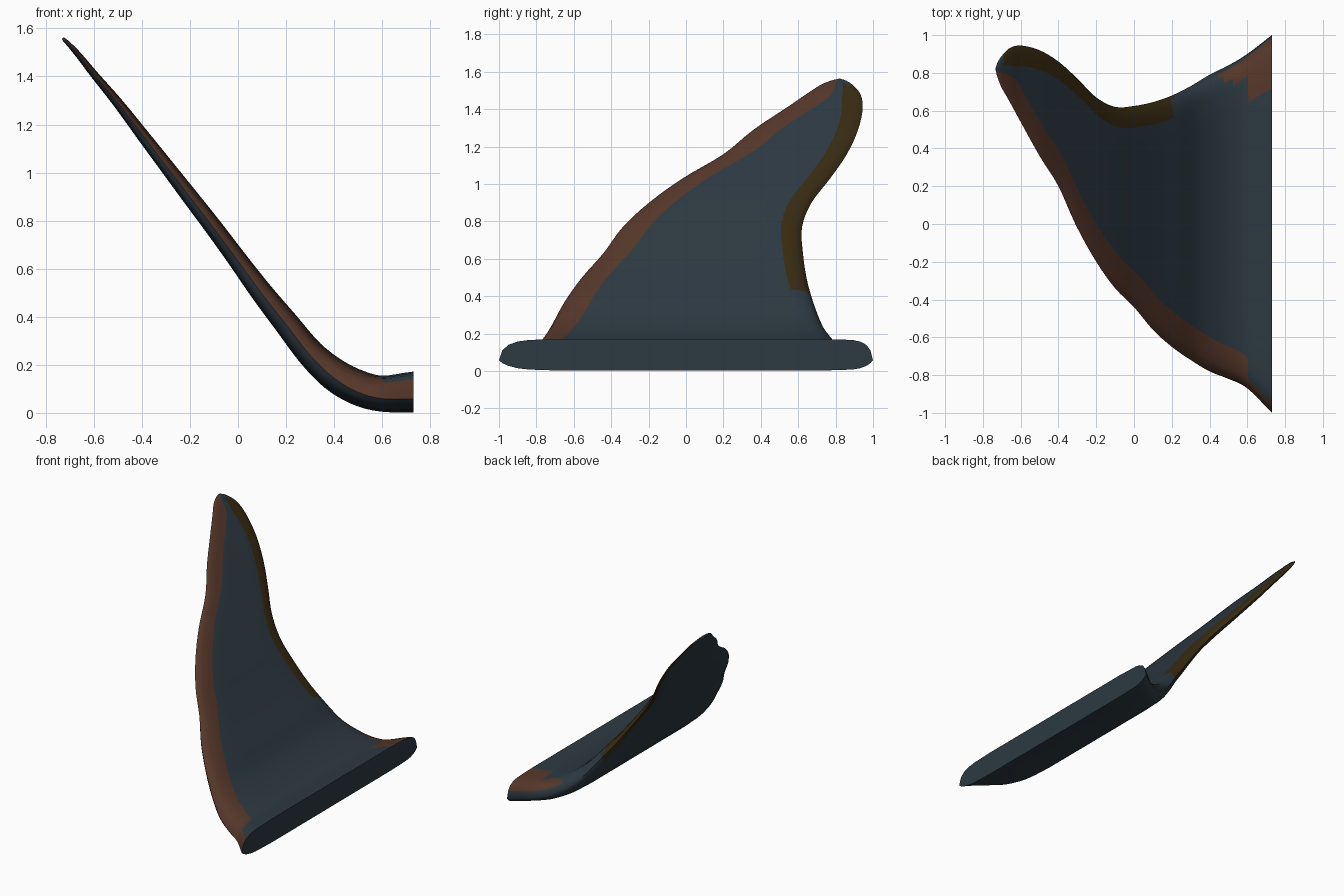
import bpy
import bmesh
from mathutils import Vector

cube = bpy.data.objects.get("Cube")
if cube:
    bpy.data.objects.remove(cube)


def make_material(name, colour):
    material = bpy.data.materials.new(name)
    material.use_nodes = True
    material.diffuse_color = (*colour, 1)
    shader = material.node_tree.nodes["Principled BSDF"]
    shader.inputs["Base Color"].default_value = (*colour, 1)
    return material


SLATE, BROWN, OLIVE = range(3)
materials = [
    make_material("slate_blue", (.026, .041, .054)),
    make_material("rust_brown", (.09, .037, .022)),
    make_material("dark_olive", (.04, .024, .006)),
]

# Stations from root to tip: x, centre height, half thickness, front y, back y
stations = [Vector(row) for row in (
    (.73, .087, .085, -1, 1),
    (.6, .08, .075, -.87, .9),
    (.5, .105, .073, -.82, .84),
    (.4, .16, .068, -.78, .79),
    (.3, .25, .058, -.72, .73),
    (.2, .375, .052, -.65, .68),
    (.1, .5, .046, -.56, .645),
    (0, .635, .04, -.44, .625),
    (-.1, .77, .037, -.34, .62),
    (-.2, .9, .034, -.2, .67),
    (-.3, 1.03, .03, -.02, .77),
    (-.4, 1.16, .026, .2, .86),
    (-.5, 1.29, .021, .36, .92),
    (-.6, 1.41, .016, .54, .945),
    (-.66, 1.485, .013, .65, .93),
    (-.7, 1.53, .01, .72, .89),
    (-.72, 1.55, .008, .77, .86),
    (-.73, 1.56, .005, .81, .83),
)]


def smooth_path(points, steps):
    """Catmull-Rom resampling of the stations."""
    padded = [points[0] * 2 - points[1], *points, points[-1] * 2 - points[-2]]
    result = []
    for a, b, c, d in zip(padded, padded[1:], padded[2:], padded[3:]):
        for i in range(steps):
            t = i / steps
            result.append((b * 2 + (c - a) * t + (a * 2 - b * 5 + c * 4 - d) * t ** 2
                           + (b * 3 - a - c * 3 + d) * t ** 3) / 2)
    return result + [points[-1]]


# Rim shape: distance in from each edge and share of the full thickness
front_inset = (0, .018, .05, .1, .16)
back_inset = (0, .014, .035, .07, .11)
fullness = (0, .4, .66, .84, .93)
RIM = len(fullness)
MIDDLE = 10

path = smooth_path(stations, 4)
bm = bmesh.new()
rings = []
for i, (x, z, half, front, back) in enumerate(path):
    before, after = path[max(i - 1, 0)], path[min(i + 1, len(path) - 1)]
    along = Vector((after[0] - before[0], 0, after[1] - before[1])).normalized()
    normal = Vector((along.z, 0, -along.x)) if i else Vector((0, 0, 1))
    fit = min(1, (back - front) / .34)
    lead = [(front + d * fit, f) for d, f in zip(front_inset, fullness)]
    trail = [(back - d * fit, f) for d, f in zip(back_inset, fullness)][::-1]
    start, end = lead[-1][0], trail[0][0]
    middle = [(start + (end - start) * k / MIDDLE, 1) for k in range(1, MIDDLE)]
    section = lead + middle + trail
    droop = .03 * (half / .085) ** 3

    def place(y, full, side):
        point = Vector((x, y, z)) + normal * half * full * side
        point.z -= droop * (1 - full) ** 2
        return bm.verts.new(point)

    upper = [place(y, f, 1) for y, f in section]
    lower = [place(y, f, -1) for y, f in section[-2:0:-1]]
    rings.append(upper + lower)

# Skin the sections, colouring rims by their place in the section
count = len(rings[0])
top_strips = RIM * 2 + MIDDLE - 2
for ring, following in zip(rings, rings[1:]):
    for j in range(count):
        k = (j + 1) % count
        face = bm.faces.new((ring[j], ring[k], following[k], following[j]))
        centre = face.calc_center_median()
        x, y = centre.x, centre.y
        if j < RIM - 1:
            if x < .6 or j < 2:
                face.material_index = BROWN
        elif top_strips - RIM < j <= top_strips and -.69 < x < .2:
            face.material_index = OLIVE
        elif j < top_strips - 1 and x > .4 and y > .69 + .3 * (.73 - x):
            face.material_index = BROWN

# Flat root and narrow tip
bm.faces.new(rings[0])
bm.faces.new(rings[-1])
bmesh.ops.recalc_face_normals(bm, faces=bm.faces[:])

mesh = bpy.data.meshes.new("swept_fin")
bm.to_mesh(mesh)
bm.free()
for material in materials:
    mesh.materials.append(material)
fin = bpy.data.objects.new("swept_fin", mesh)
bpy.context.collection.objects.link(fin)
bpy.ops.object.select_all(action="DESELECT")
fin.select_set(True)
bpy.context.view_layer.objects.active = fin
bpy.ops.object.shade_smooth_by_angle(angle=.9)
